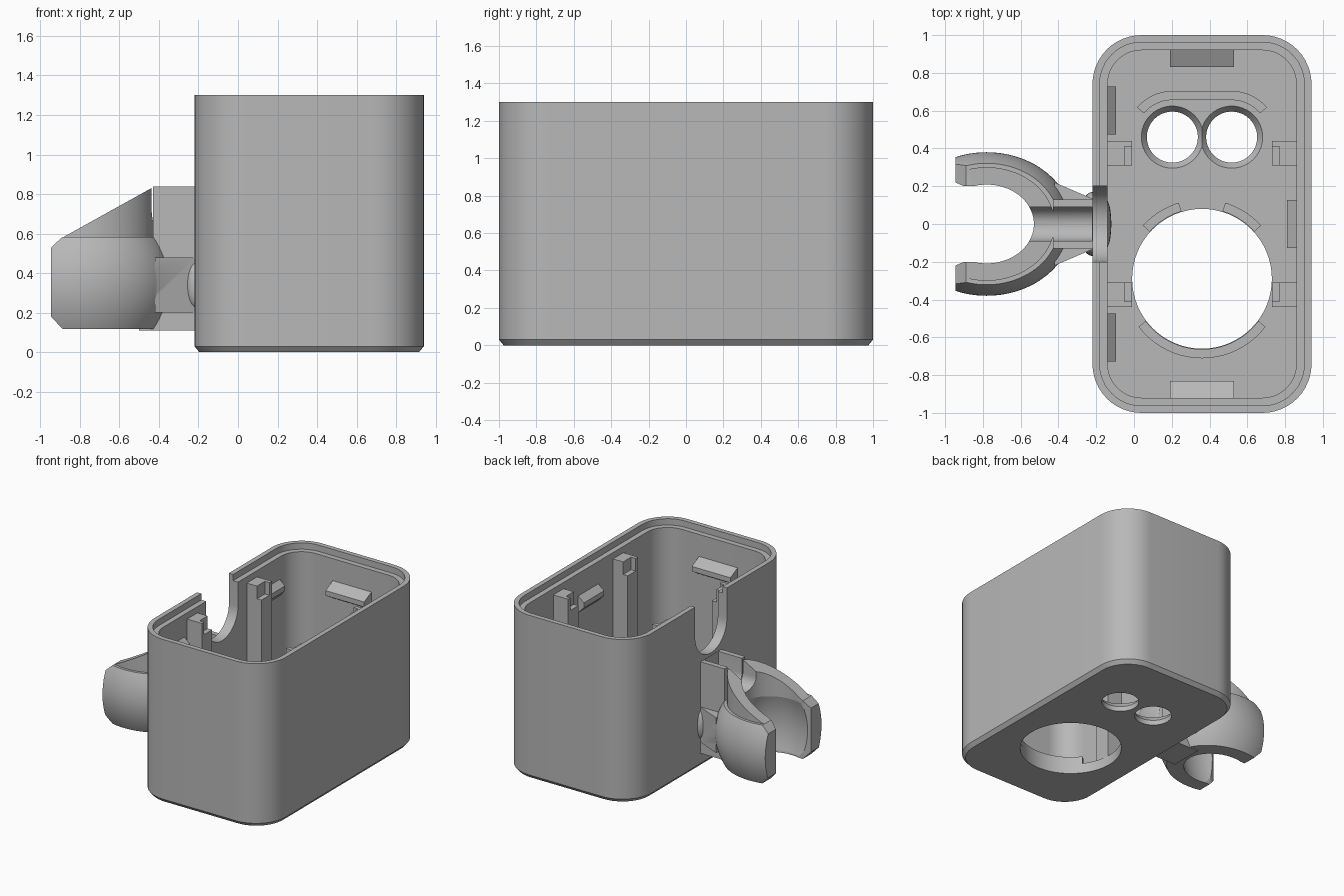
import bpy, bmesh
from math import sin, cos, pi, radians
from mathutils import Vector, Matrix

if "Cube" in bpy.data.objects:
    bpy.data.objects.remove(bpy.data.objects["Cube"], do_unlink=True)

grey = bpy.data.materials.new("plastic_grey")
grey.use_nodes = True
colour = (0.48, 0.48, 0.48, 1)
grey.diffuse_color = colour
grey.node_tree.nodes["Principled BSDF"].inputs["Base Color"].default_value = colour


def finish(name, bm, smooth=True):
    bmesh.ops.recalc_face_normals(bm, faces=bm.faces)
    mesh = bpy.data.meshes.new(name)
    bm.to_mesh(mesh)
    bm.free()
    mesh.materials.append(grey)
    ob = bpy.data.objects.new(name, mesh)
    bpy.context.collection.objects.link(ob)
    if smooth:
        shade(ob)
    return ob


def activate(ob):
    bpy.ops.object.select_all(action='DESELECT')
    ob.select_set(True)
    bpy.context.view_layer.objects.active = ob


def shade(ob):
    activate(ob)
    bpy.ops.object.shade_smooth_by_angle(angle=radians(30))


def boolean(ob, others, operation='DIFFERENCE'):
    for other in others:
        mod = ob.modifiers.new("bool", 'BOOLEAN')
        mod.operation, mod.object, mod.solver = operation, other, 'EXACT'
        activate(ob)
        bpy.ops.object.modifier_apply(modifier=mod.name)
        bpy.data.objects.remove(other, do_unlink=True)
    shade(ob)


def skin(name, loops, closed=False):
    """Join equal point loops into a solid, capped or closed on itself."""
    bm = bmesh.new()
    rings = [[bm.verts.new(p) for p in loop] for loop in loops]
    n = len(rings[0])
    pairs = list(zip(rings, rings[1:]))
    if closed:
        pairs.append((rings[-1], rings[0]))
    else:
        bm.faces.new(rings[0])
        bm.faces.new(rings[-1])
    for a, b in pairs:
        for i in range(n):
            j = (i + 1) % n
            bm.faces.new((a[i], a[j], b[j], b[i]))
    return finish(name, bm)


def prism(name, outline, z0, z1):
    return skin(name, [[(x, y, z) for x, y in outline] for z in (z0, z1)])


def block(name, x0, x1, y0, y1, z0, z1):
    return prism(name, [(x0, y0), (x1, y0), (x1, y1), (x0, y1)], z0, z1)


def side_prism(name, outline, y0, y1):
    return skin(name, [[(x, y, z) for x, z in outline] for y in (y0, y1)])


def cone(name, centre, r0, r1, depth, axis='Z'):
    bm = bmesh.new()
    turn = Matrix.Rotation(pi / 2, 4, 'Y') if axis == 'X' else Matrix()
    bmesh.ops.create_cone(bm, cap_ends=True, segments=64, radius1=r0, radius2=r1,
                          depth=depth, matrix=Matrix.Translation(centre) @ turn)
    return finish(name, bm)


def dome(name, centre, radii):
    bm = bmesh.new()
    bmesh.ops.create_uvsphere(bm, u_segments=32, v_segments=16, radius=1,
                              matrix=Matrix.Translation(centre) @ Matrix.Diagonal((*radii, 1)))
    return finish(name, bm)


# Rounded open case with a stepped rim
CX, HX, HY, R = 0.36, 0.58, 1.0, 0.26
FLOOR = 0.08


def round_rect(inset, z):
    pts = []
    r = R - inset
    for k, (sx, sy) in enumerate(((1, 1), (-1, 1), (-1, -1), (1, -1))):
        for i in range(13):
            a = (k + i / 12) * pi / 2
            pts.append((CX + sx * (HX - R) + r * cos(a), sy * (HY - R) + r * sin(a), z))
    return pts


case = skin("case", [round_rect(i, z) for i, z in (
    (0.025, 0), (0, 0.03), (0, 1.3), (0.038, 1.3), (0.038, 1.25), (0.08, 1.25), (0.08, FLOOR))])

# Holes in the floor and the U notch in the wall
cutters = [cone("big_hole", (CX, -0.29, 0), 0.37, 0.37, 0.4)]
for x in (0.203, 0.517):
    cutters.append(cone("small_hole", (x, 0.46, 0), 0.135, 0.135, 0.4))
    cutters.append(cone("countersink", (x, 0.46, FLOOR - 0.02), 0.135, 0.165, 0.042))
notch = [(0.2, 1.5), (-0.2, 1.5)] + [
    (0.2 * cos(pi + pi * i / 24), 1.06 + 0.2 * sin(pi + pi * i / 24)) for i in range(25)]
cutters.append(skin("notch", [[(x, y, z) for y, z in notch] for x in (-0.4, -0.06)]))
boolean(case, cutters)

# Corner posts inside the case, each with a lower shelf
for sx in (-1, 1):
    wall, mid, tip = (CX + sx * d for d in (0.51, 0.41, 0.37))
    for sy in (-1, 1):
        pts = [(wall, 0.31), (mid, 0.31), (mid, 0.41), (tip, 0.41), (tip, 0.44), (wall, 0.44)]
        prism("post", [(x, sy * y) for x, y in pts], FLOOR - 0.01, 1.2)
        block("post_shelf", mid, tip, sy * 0.31, sy * 0.41, FLOOR - 0.01, 1.1)


# Snap tabs on the inner walls: wedge profile swept along the wall
def tab(name, centre, inward, half, reach):
    inward = Vector(inward)
    along = Vector((-inward.y, inward.x, 0))
    profile = [(-0.01, 0.93), (reach, 0.99), (reach, 1.03), (-0.01, 1.08)]
    skin(name, [[Vector(centre) + inward * d + along * s + Vector((0, 0, z)) for d, z in profile]
                for s in (-half, half)])


for s in (-1, 1):
    tab("end_tab", (CX, s * 0.92, 0), (0, -s, 0), 0.17, 0.09)
    tab("side_tab", (-0.14, s * 0.6, 0), (1, 0, 0), 0.127, 0.045)
tab("left_tab", (0.86, 0, 0), (-1, 0, 0), 0.127, 0.05)


# Low curved ribs around the holes
def rib(name, path, w=0.024):
    path = [Vector(p) for p in path]
    left, right = [], []
    for i, p in enumerate(path):
        t = (path[min(i + 1, len(path) - 1)] - path[max(i - 1, 0)]).normalized()
        side = Vector((-t.y, t.x)) * w
        left.append(p + side)
        right.append(p - side)
    prism(name, left + right[::-1], FLOOR - 0.01, FLOOR + 0.06)


def arc(cx, cy, r, a0, a1, n=20):
    return [(cx + r * cos(radians(a0 + (a1 - a0) * i / n)),
             cy + r * sin(radians(a0 + (a1 - a0) * i / n))) for i in range(n + 1)]


for a0, a1 in ((42, 73), (107, 138), (217, 323)):
    rib("hole_rib", arc(CX, -0.29, 0.397, a0, a1))
rib("upper_rib", arc(0.203, 0.46, 0.22, 140, 90) + arc(0.517, 0.46, 0.22, 90, 40))

# Barrel shaped clip ring, lathed and flattened along y
KX, SQUASH, N = -0.78, 0.835, 96


def ring(name, profile):
    return skin(name, [[(KX + r * cos(2 * pi * i / N), SQUASH * r * sin(2 * pi * i / N), z)
                        for r, z in profile] for i in range(N)], closed=True)


steps = [i / 10 - 1 for i in range(21)]
outer = [(0.385 + 0.07 * (1 - t * t), 0.35 + 0.232 * t) for t in steps]
inner = [(0.245 + 0.045 * (1 - t * t), 0.35 + 0.232 * t) for t in reversed(steps)]
clip = ring("clip", outer + inner)

# Sloping collar on the clip and the arm reaching the case
collar = ring("collar", [(0.245, 0.56), (0.36, 0.56), (0.36, 0.84), (0.245, 0.84)])
boolean(collar, [side_prism("slope", [(-1.3, 0.351), (-0.42, 0.84), (-0.42, 1.1), (-1.3, 1.1)],
                            -0.6, 0.6)])
arm = block("arm", -0.5, -0.2, -0.13, 0.13, 0.11, 0.838)
fin = prism("fin", [(-0.42, -0.22), (-0.21, -0.13), (-0.21, 0.13), (-0.42, 0.22)], 0.2, 0.48)
boolean(arm, [block("arm_end", -0.7, -0.43, -0.3, 0.3, 0.56, 1)])
boolean(clip, [collar, arm, fin], 'UNION')

# Bore, jaw opening, tip chamfers and the groove along the arm
bore = skin("bore", [[(KX + 0.25 * cos(2 * pi * i / N), SQUASH * 0.25 * sin(2 * pi * i / N), z)
                      for i in range(N)] for z in (0, 1.2)])
jaw = prism("jaw", [(-1.4, -0.42), (-0.9, -0.2), (-0.8, -0.2),
                    (-0.8, 0.2), (-0.9, 0.2), (-1.4, 0.42)], 0, 1.2)
tips = side_prism("tips", [(-1.4, 0), (-0.78, 0), (-0.945, 0.18), (-0.945, 0.53),
                           (-0.87, 0.6), (-0.87, 1), (-1.4, 1)], -0.6, 0.6)
groove = [(0.09, 1.1), (-0.09, 1.1)] + [
    (0.09 * cos(pi + pi * i / 16), 0.72 + 0.09 * sin(pi + pi * i / 16)) for i in range(17)]
channel = skin("channel", [[(x, y, z) for y, z in groove] for x in (-0.7, -0.222)])
boolean(clip, [bore, jaw, tips, channel])

# Rounded bosses where the arm meets the case
for s in (-1, 1):
    dome("side_boss", (-0.215, s * 0.12, 0.34), (0.05, 0.05, 0.115))
dome("inner_boss", (-0.15, 0, 0.34), (0.03, 0.13, 0.13))
